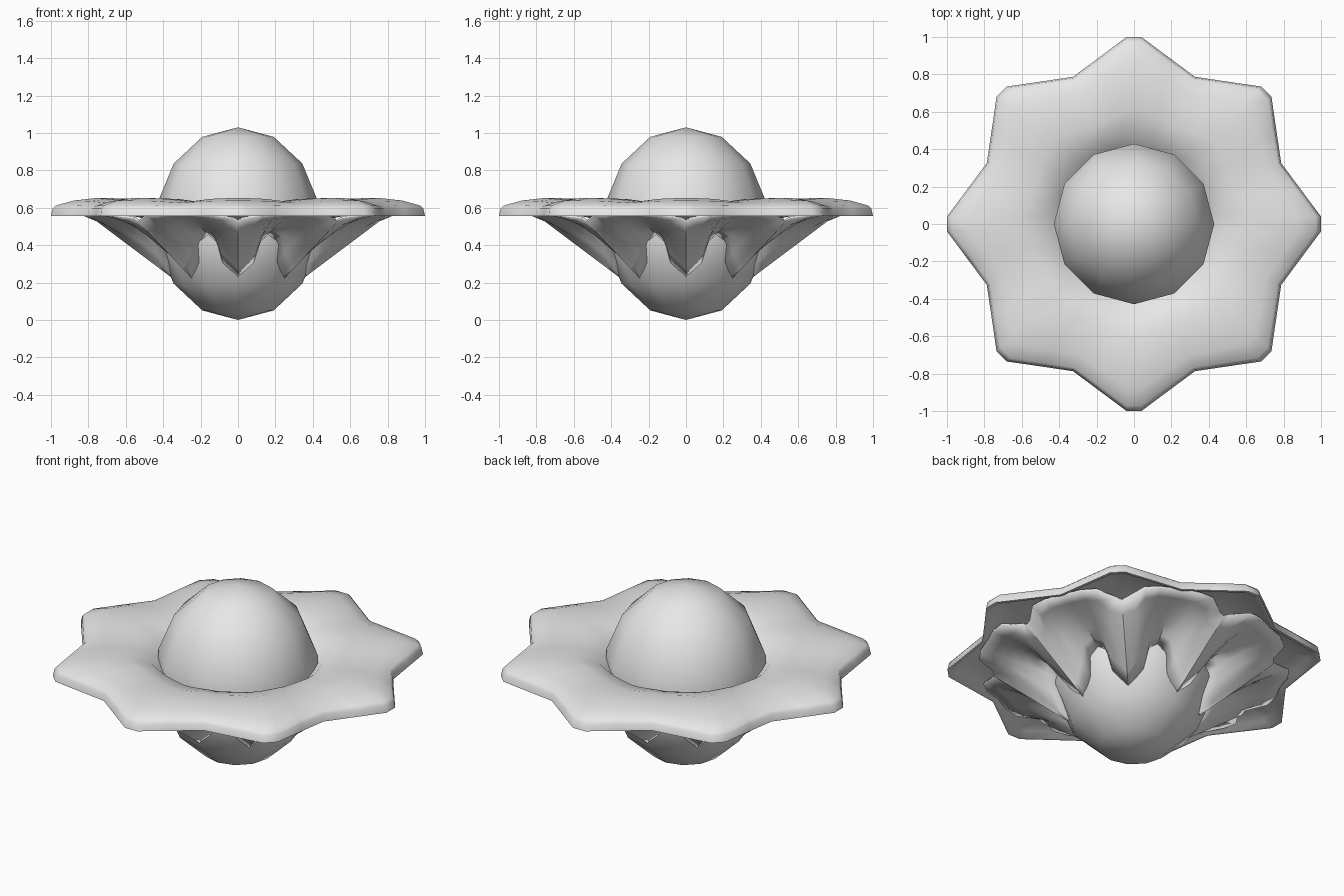
import bpy
import bmesh
import math
from math import sin, cos, radians, pi

if "Cube" in bpy.data.objects:
    bpy.data.objects.remove(bpy.data.objects["Cube"])

mat = bpy.data.materials.new("pale_grey")
mat.diffuse_color = (0.8, 0.8, 0.8, 1)
mat.use_nodes = True
mat.node_tree.nodes["Principled BSDF"].inputs["Base Color"].default_value = mat.diffuse_color


def add_object(name, bm, angle):
    bmesh.ops.recalc_face_normals(bm, faces=bm.faces)
    mesh = bpy.data.meshes.new(name)
    bm.to_mesh(mesh)
    bm.free()
    obj = bpy.data.objects.new(name, mesh)
    bpy.context.collection.objects.link(obj)
    mesh.materials.append(mat)
    bpy.ops.object.select_all(action='DESELECT')
    obj.select_set(True)
    bpy.context.view_layer.objects.active = obj
    bpy.ops.object.shade_smooth_by_angle(angle=radians(angle))
    return obj


def ring_mesh(columns, closed):
    """Join neighbouring columns of points all the way round."""
    bm = bmesh.new()
    cols = [[bm.verts.new(p) for p in c] for c in columns]
    rows = len(cols[0])
    for i, a in enumerate(cols):
        b = cols[(i + 1) % len(cols)]
        for j in range(rows if closed else rows - 1):
            k = (j + 1) % rows
            bm.faces.new((a[j], b[j], b[k], a[k]))
    return bm


def turn(x, y, z, a):
    return (x * cos(a) - y * sin(a), x * sin(a) + y * cos(a), z)


# Central ball: a tall low-poly sphere
bm = bmesh.new()
bmesh.ops.create_uvsphere(bm, u_segments=12, v_segments=7, radius=1)
for v in bm.verts:
    v.co = (v.co.x * 0.44, v.co.y * 0.44, 0.515 + v.co.z * 0.515)
add_object("central_ball", bm, 60)

# Upper flower: eight petals, each half-outline runs from valley to tip
outline = [(-0.326, 0.787), (-0.183, 0.893), (-0.04, 1.0), (0.04, 1.0), (0.183, 0.893)]
dip = [0.02, 0.005, 0, 0, 0.005]
# (distance along petal, height) over the top, round the rim and back below
section = [(0, 0.55), (0.13, 0.615), (0.35, 0.65), (0.6, 0.652), (0.8, 0.638),
           (0.955, 0.612), (0.985, 0.595), (1, 0.555), (0.965, 0.555),
           (0.9, 0.58), (0.5, 0.585), (0, 0.52)]
columns = []
for k in range(8):
    for i, (ox, oy) in enumerate(outline):
        a = radians(-22.5 + 9 * i)
        ix, iy = 0.40 * sin(a), 0.40 * cos(a)
        col = []
        for j, (s, z) in enumerate(section):
            drop = dip[i] * sin(pi * s) if j < 6 else 0
            col.append(turn(ix + (ox - ix) * s, iy + (oy - iy) * s, z - drop, -k * pi / 4))
        columns.append(col)
add_object("upper_petals", ring_mesh(columns, True), 45)

# Lower cup: keeled ribs below the petals with arched lobes between them
# (inner angle, radius, height), (outer angle, radius, height), arch lift
half = [((0, 0.35, 0.23), (0, 0.75, 0.53), 0),
        ((1, 0.35, 0.24), (2, 0.75, 0.545), 0.015),
        ((12, 0.38, 0.31), (9, 0.83, 0.56), 0.035),
        ((15.5, 0.41, 0.42), (15, 0.835, 0.565), 0.02),
        ((22.5, 0.41, 0.46), (22.5, 0.82, 0.57), 0.015)]
steps = 6
columns = []
for k in range(8):
    period = [(1, h, i) for i, h in enumerate(half)]
    period = [(-1, half[i], i) for i in (3, 2, 1)] + period
    for side, (inner, outer, lift), i in period:
        col = []
        for j in range(steps + 1):
            t = j / steps
            ang, r, z = (p + (q - p) * t for p, q in zip(inner, outer))
            if i == 1:  # leaf-shaped swelling of the rib
                ang += 5 * sin(pi * t ** 1.6)
            z += lift * sin(pi * t)
            a = radians(side * ang) + k * pi / 4
            col.append((r * cos(a), r * sin(a), z))
        columns.append(col)
cup = add_object("lower_cup", ring_mesh(columns, False), 35)
mod = cup.modifiers.new("thickness", 'SOLIDIFY')
mod.thickness = 0.012
mod.offset = 0
